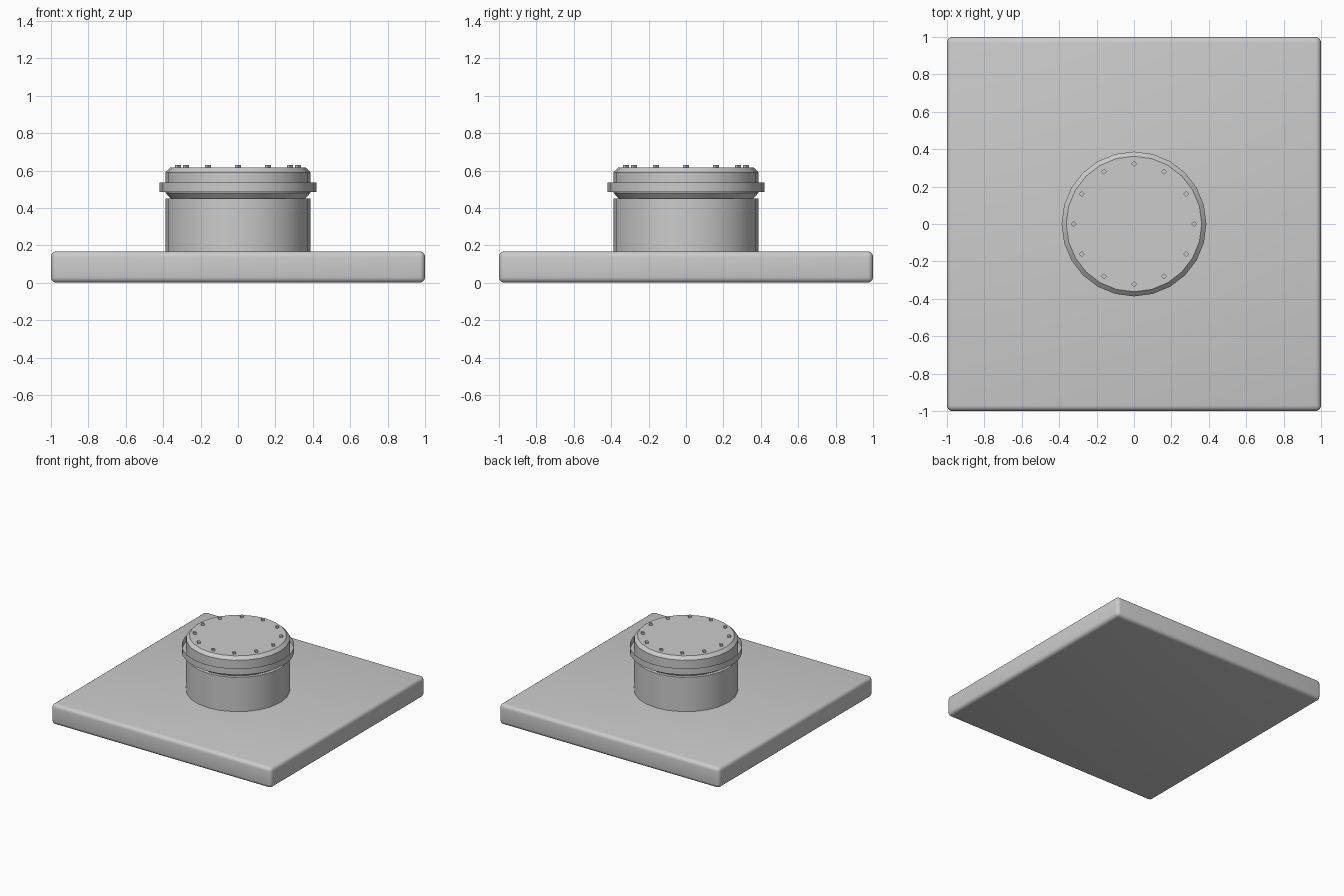
import bpy, bmesh, math

if "Cube" in bpy.data.objects:
    bpy.data.objects.remove(bpy.data.objects["Cube"])

SIDES = 24
grey = bpy.data.materials.new("plain grey")
grey.diffuse_color = (0.6, 0.6, 0.6, 1)
grey.use_nodes = True
grey.node_tree.nodes["Principled BSDF"].inputs["Base Color"].default_value = grey.diffuse_color


def finish(name, bm, angle=30):
    mesh = bpy.data.meshes.new(name)
    bm.to_mesh(mesh)
    bm.free()
    mesh.materials.append(grey)
    ob = bpy.data.objects.new(name, mesh)
    bpy.context.collection.objects.link(ob)
    bpy.ops.object.select_all(action='DESELECT')
    bpy.context.view_layer.objects.active = ob
    ob.select_set(True)
    bpy.ops.object.shade_smooth_by_angle(angle=math.radians(angle))
    return ob


def lathe(name, profile, sides=SIDES, caps=True, centre=(0, 0)):
    """Turn a list of (radius, z) points, bottom to top, about a vertical axis."""
    bm = bmesh.new()
    rings = [[bm.verts.new((centre[0] + r * math.cos(2 * math.pi * i / sides),
                            centre[1] + r * math.sin(2 * math.pi * i / sides), z))
              for i in range(sides)] for r, z in profile]
    for a, b in zip(rings, rings[1:]):
        for i in range(sides):
            j = (i + 1) % sides
            bm.faces.new((a[i], a[j], b[j], b[i]))
    if caps:
        bm.faces.new(rings[0][::-1])
        bm.faces.new(rings[-1])
    return finish(name, bm)


# Square slab with rounded edges
bm = bmesh.new()
bmesh.ops.create_cube(bm, size=1)
for v in bm.verts:
    v.co = (v.co.x * 2, v.co.y * 2, (v.co.z + 0.5) * 0.168)
bmesh.ops.bevel(bm, geom=bm.edges[:], offset=0.03, segments=4, profile=0.5,
                affect='EDGES')
finish("base_slab", bm, 40)

# Drum standing on the slab
lathe("drum", [(0.387, 0.15), (0.387, 0.45)])

# Lid with tapered underside and chamfered top
lathe("lid", [(0.36, 0.45), (0.387, 0.48), (0.387, 0.59), (0.362, 0.615)])

# Thin open band around the lid
lathe("lid_band", [(0.42, 0.485), (0.42, 0.537)], caps=False)

# Twelve small bolts on the lid
for k in range(12):
    a = 2 * math.pi * k / 12
    lathe(f"bolt_{k + 1}", [(0.016, 0.605), (0.016, 0.63)], sides=4,
          centre=(0.322 * math.cos(a), 0.322 * math.sin(a)))
